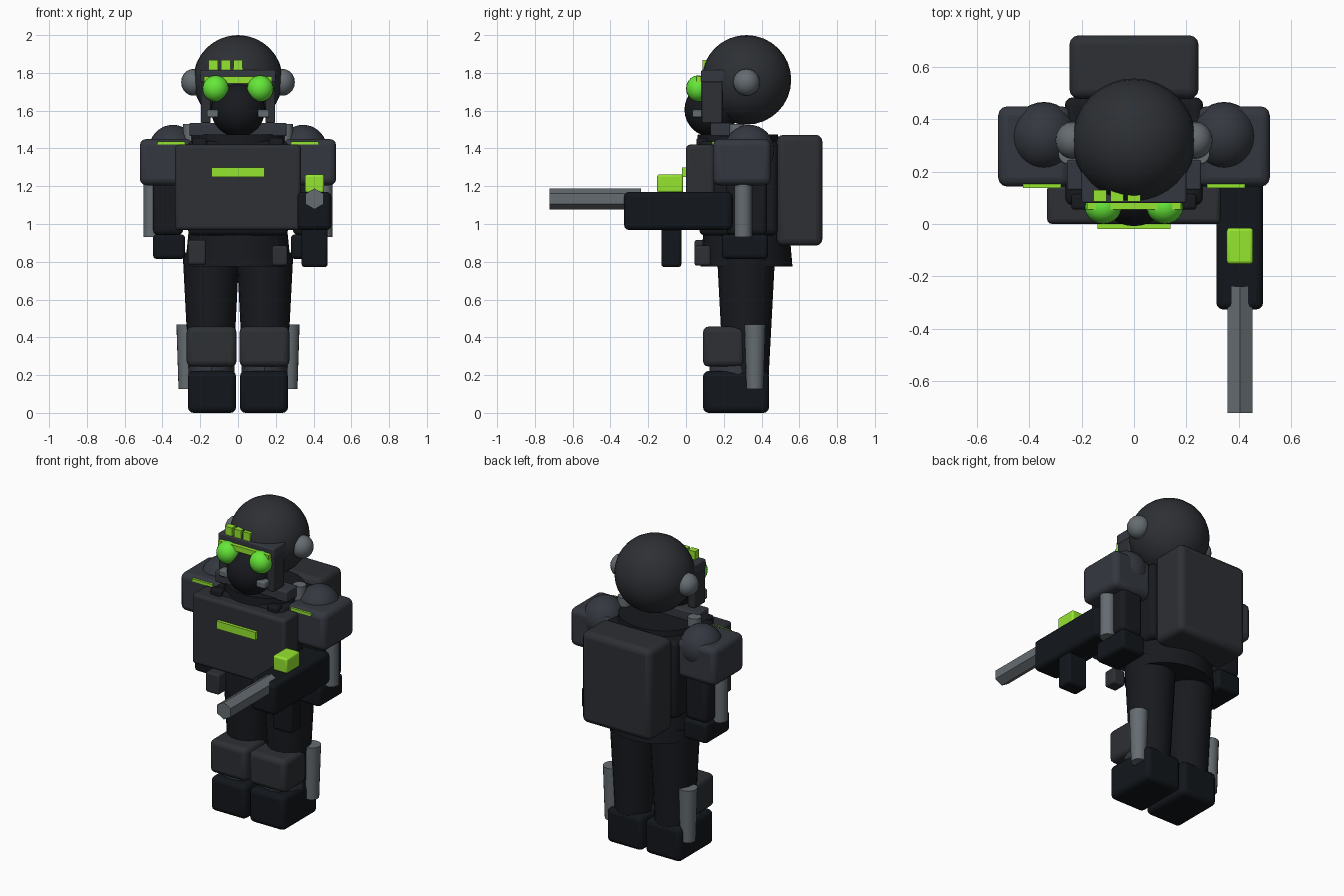
import bpy, math

if "Cube" in bpy.data.objects:
    bpy.data.objects.remove(bpy.data.objects["Cube"])


def material(name, rgb):
    m = bpy.data.materials.new(name)
    m.diffuse_color = (*rgb, 1)
    m.use_nodes = True
    m.node_tree.nodes["Principled BSDF"].inputs["Base Color"].default_value = m.diffuse_color
    return m


ARMOUR = material("armour", (0.026, 0.029, 0.034))
BLUE = material("blue_armour", (0.034, 0.039, 0.050))
CLOTH = material("cloth", (0.009, 0.010, 0.013))
BLACK = material("black", (0.006, 0.008, 0.011))
STEEL = material("steel", (0.13, 0.15, 0.165))
GREEN = material("green", (0.30, 0.78, 0.03))
LENS = material("lens", (0.13, 0.80, 0.04))


def finish(ob, name, mat):
    ob.name = name
    ob.data.materials.append(mat)
    bpy.ops.object.transform_apply(location=False, rotation=True, scale=True)
    bpy.ops.object.shade_smooth_by_angle(angle=math.radians(35))
    return ob


def box(name, x, y, z, mat, bevel=0.0):
    """Box from (min, max) ranges, with optional rounded edges."""
    bpy.ops.mesh.primitive_cube_add(size=1, location=[sum(r) / 2 for r in (x, y, z)])
    ob = bpy.context.object
    ob.scale = [r[1] - r[0] for r in (x, y, z)]
    finish(ob, name, mat)
    if bevel:
        b = ob.modifiers.new("round", 'BEVEL')
        b.width, b.segments = bevel, 3
    return ob


def ball(name, c, r, mat, seg=32):
    bpy.ops.mesh.primitive_uv_sphere_add(segments=seg, ring_count=seg // 2, radius=1, location=c)
    bpy.context.object.scale = r
    return finish(bpy.context.object, name, mat)


def tube(name, x, y, z, r0, r1, mat, sy=1.0, seg=20):
    """Upright tapered cylinder; z is (bottom, top), sy squashes it in depth."""
    bpy.ops.mesh.primitive_cone_add(vertices=seg, radius1=r0, radius2=r1,
                                    depth=z[1] - z[0], location=(x, y, sum(z) / 2))
    bpy.context.object.scale = (1, sy, 1)
    return finish(bpy.context.object, name, mat)


def side(s, a, b):
    """Range a..b mirrored to side s."""
    return tuple(sorted((s * a, s * b)))


# Head: helmet, face, visor
ball("helmet", (0, 0.32, 1.763), (0.237,) * 3, ARMOUR)
ball("face", (0, 0.135, 1.605), (0.143,) * 3, CLOTH)
box("visor_frame", (-0.2, 0.2), (0.08, 0.21), (1.75, 1.815), BLUE, 0.008)
box("visor_bar", (-0.18, 0.18), (0.055, 0.09), (1.745, 1.78), GREEN)
for i in range(3):
    x = -0.155 + i * 0.065
    box("visor_light", (x, x + 0.05), (0.087, 0.13), (1.81, 1.868), GREEN)

# Torso
box("torso", (-0.265, 0.265), (0.07, 0.485), (0.94, 1.44), CLOTH, 0.03)
tube("neck_ring", 0, 0.275, (1.38, 1.475), 0.26, 0.25, CLOTH, 0.85, 32)
tube("skirt", 0, 0.32, (0.775, 0.98), 0.28, 0.26, CLOTH, 0.87, 24)
box("chest_plate", (-0.333, 0.333), (0, 0.15), (0.967, 1.42), ARMOUR, 0.02)
box("chest_light", (-0.14, 0.14), (-0.02, 0.02), (1.25, 1.3), GREEN)
box("backpack", (-0.247, 0.247), (0.48, 0.722), (0.885, 1.472), ARMOUR, 0.035)
box("collar", (-0.257, 0.257), (0.13, 0.245), (1.465, 1.535), BLUE, 0.008)
box("pouch_left", (-0.265, -0.17), (0.045, 0.13), (0.785, 0.915), ARMOUR, 0.012)
box("pouch_right", (0.18, 0.262), (0.045, 0.13), (0.78, 0.885), ARMOUR, 0.012)

for s in (-1, 1):
    # Head sides
    ball("ear_cup", (s * 0.235, 0.32, 1.75), (0.066, 0.071, 0.071), STEEL, 20)
    ball("goggle", (s * 0.118, 0.065, 1.717), (0.07, 0.065, 0.07), LENS, 20)
    box("cheek_guard", side(s, 0.145, 0.197), (0.083, 0.192), (1.535, 1.79), ARMOUR, 0.006)
    box("mask_vent", side(s, 0.105, 0.165), (0.035, 0.11), (1.565, 1.605), STEEL, 0.006)
    tube("collar_hose", s * 0.25, 0.27, (1.36, 1.53), 0.042, 0.04, STEEL)
    box("strap_clip", side(s, 0.165, 0.24), (0.055, 0.115), (1.38, 1.455), CLOTH, 0.012)

    # Arms
    box("shoulder_pad", side(s, 0.24, 0.52), (0.143, 0.45), (1.205, 1.45), BLUE, 0.035)
    ball("shoulder_ball", (s * 0.345, 0.335, 1.393), (0.127, 0.132, 0.132), BLUE)
    box("shoulder_light", side(s, 0.28, 0.425), (0.138, 0.165), (1.42, 1.437), GREEN)
    box("upper_arm", side(s, 0.29, 0.45), (0.215, 0.43), (0.94, 1.23), CLOTH, 0.03)
    box("forearm", side(s, 0.28, 0.45), (0.19, 0.435), (0.815, 0.945), BLACK, 0.02)
    tube("arm_piston", s * 0.455, 0.303, (0.93, 1.22), 0.046, 0.046, STEEL)

    # Legs
    tube("leg", s * 0.143, 0.318, (0.15, 0.85), 0.114, 0.15, CLOTH, 1.03)
    tube("shin", s * 0.14, 0.275, (0.1, 0.42), 0.125, 0.115, BLUE, 1.25, 12)
    box("knee_pad", side(s, 0.008, 0.272), (0.09, 0.31), (0.245, 0.457), ARMOUR, 0.03)
    box("boot", side(s, 0.01, 0.265), (0.09, 0.44), (0, 0.222), BLACK, 0.03)
    tube("leg_piston", s * 0.27, 0.365, (0.127, 0.467), 0.045, 0.056, STEEL)

# Gun held on one side
box("gun_body", (0.315, 0.494), (-0.327, 0.245), (0.968, 1.17), BLACK, 0.025)
box("gun_grip", (0.337, 0.474), (-0.13, -0.025), (0.772, 1.0), BLACK, 0.015)
box("gun_sight", (0.355, 0.456), (-0.153, -0.015), (1.165, 1.262), GREEN, 0.012)
bpy.ops.mesh.primitive_cylinder_add(vertices=6, radius=0.055, depth=0.485,
                                    location=(0.405, -0.481, 1.133),
                                    rotation=(math.pi / 2, 0, 0))
finish(bpy.context.object, "gun_barrel", STEEL)
